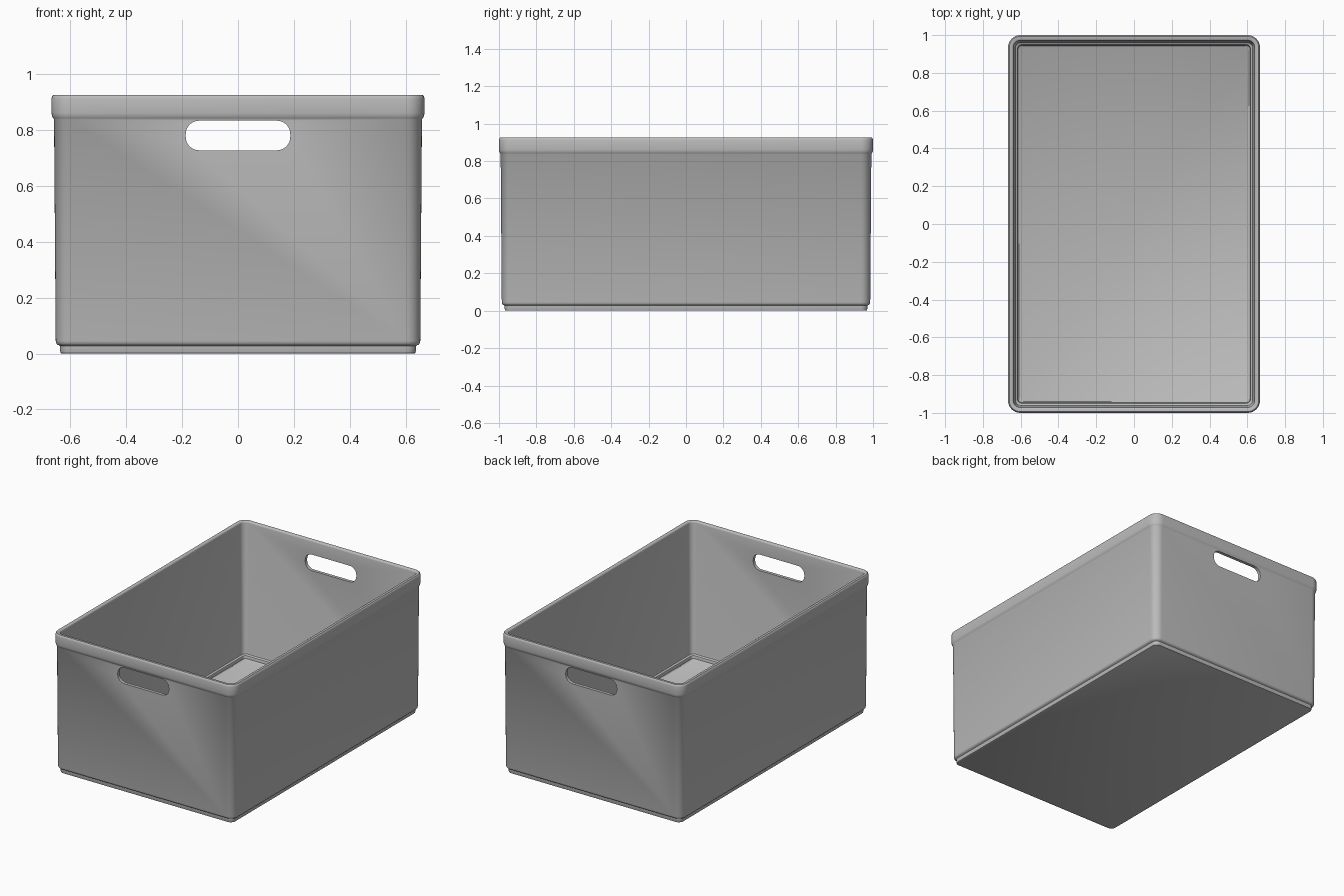
import bpy
import bmesh
import math

old = bpy.data.objects.get("Cube")
if old:
    bpy.data.objects.remove(old, do_unlink=True)

# Material
plastic = bpy.data.materials.new("grey plastic")
plastic.use_nodes = True
GREY = (0.5, 0.5, 0.5, 1)
plastic.diffuse_color = GREY
plastic.node_tree.nodes["Principled BSDF"].inputs["Base Color"].default_value = GREY


def rounded_rect(hx, hy, r, steps=8):
    """Points of a rounded rectangle, counter-clockwise."""
    pts = []
    for corner, (sx, sy) in enumerate([(1, 1), (-1, 1), (-1, -1), (1, -1)]):
        for i in range(steps + 1):
            a = math.pi / 2 * (corner + i / steps)
            pts.append((sx * (hx - r) + r * math.cos(a),
                        sy * (hy - r) + r * math.sin(a)))
    return pts


def loft(name, rings):
    """Skin a list of point rings and close both ends."""
    bm = bmesh.new()
    loops = [[bm.verts.new(p) for p in ring] for ring in rings]
    n = len(loops[0])
    for a, b in zip(loops, loops[1:]):
        for i in range(n):
            j = (i + 1) % n
            bm.faces.new((a[i], a[j], b[j], b[i]))
    bm.faces.new(loops[0][::-1])
    bm.faces.new(loops[-1])
    bmesh.ops.recalc_face_normals(bm, faces=bm.faces)
    mesh = bpy.data.meshes.new(name)
    bm.to_mesh(mesh)
    bm.free()
    mesh.materials.append(plastic)
    obj = bpy.data.objects.new(name, mesh)
    bpy.context.collection.objects.link(obj)
    return obj


# Wall section: (half width, height), from the foot up over the rim to the floor
HALF_X, HALF_Y, CORNER = 0.667, 1.0, 0.065
section = [
    (0.630, 0.0), (0.634, 0.002), (0.636, 0.008), (0.637, 0.027),   # foot
    (0.641, 0.030), (0.646, 0.032), (0.650, 0.037), (0.652, 0.046),  # step
    (0.658, 0.838), (0.661, 0.842), (0.665, 0.850),                 # outer wall
    (0.667, 0.860), (0.667, 0.912), (0.665, 0.920), (0.660, 0.925),  # rim
    (0.644, 0.925), (0.640, 0.922), (0.638, 0.915),
    (0.629, 0.060), (0.627, 0.054), (0.622, 0.051),                 # inner wall
    (0.616, 0.048), (0.614, 0.042), (0.613, 0.030), (0.608, 0.025),  # floor
]
rings = []
for hx, z in section:
    inset = HALF_X - hx
    outline = rounded_rect(hx, HALF_Y - inset, max(CORNER - inset, 0.02))
    rings.append([(x, y, z) for x, y in outline])
bin_body = loft("storage_bin", rings)

# Handle slots through the front and back walls
slot = rounded_rect(0.187, 0.053, 0.048)
cutter = loft("handle_cutter", [[(x, y, z + 0.78) for x, z in slot] for y in (-1.2, 1.2)])
cutter.hide_render = True
cut = bin_body.modifiers.new("handle_slots", 'BOOLEAN')
cut.object = cutter
cut.operation = 'DIFFERENCE'
cut.solver = 'EXACT'

bpy.ops.object.select_all(action='DESELECT')
bin_body.select_set(True)
bpy.context.view_layer.objects.active = bin_body
bpy.ops.object.modifier_apply(modifier=cut.name)
bpy.data.objects.remove(cutter, do_unlink=True)
bpy.ops.object.shade_smooth_by_angle(angle=math.radians(40))
